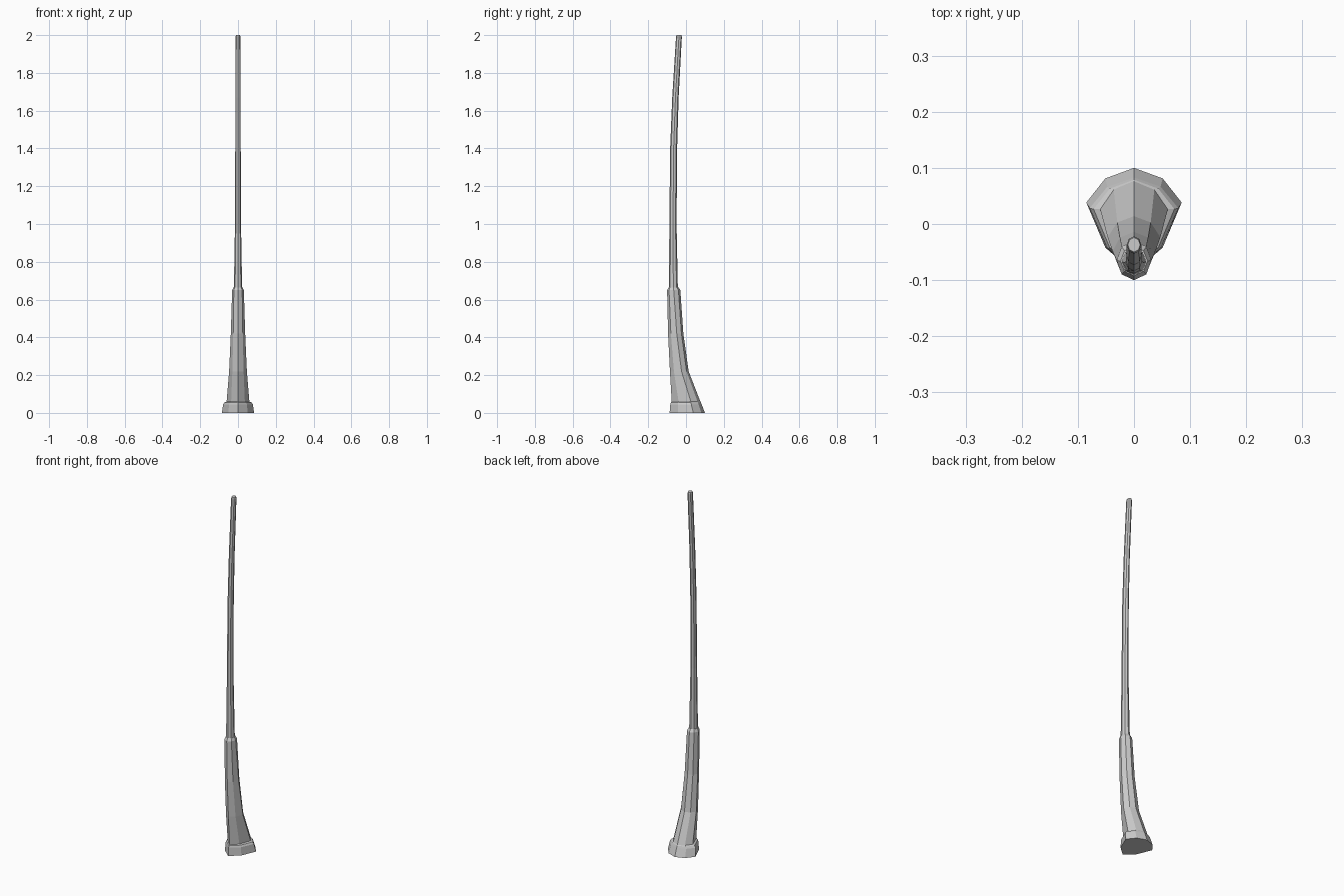
import bpy, bmesh
from math import sin, cos, pi

if "Cube" in bpy.data.objects:
    bpy.data.objects.remove(bpy.data.objects["Cube"])


def loft(name, rings):
    """Skin a stack of closed rings and cap both ends."""
    bm = bmesh.new()
    loops = [[bm.verts.new(p) for p in r] for r in rings]
    n = len(loops[0])
    for a, b in zip(loops, loops[1:]):
        for i in range(n):
            j = (i + 1) % n
            bm.faces.new((a[i], a[j], b[j], b[i]))
    bm.faces.new(loops[0][::-1])
    bm.faces.new(loops[-1])
    bmesh.ops.recalc_face_normals(bm, faces=bm.faces)
    me = bpy.data.meshes.new(name)
    bm.to_mesh(me)
    bm.free()
    ob = bpy.data.objects.new(name, me)
    bpy.context.collection.objects.link(ob)
    return ob


# egg-shaped eight-sided outline: x by half width, y from front (0) to back (1)
EGG = [(0, 0), (.6, .24), (1, .67), (.6, .9), (0, 1), (-.6, .9), (-1, .67), (-.6, .24)]
# regular outline in the same order
OCT = [(sin(i * pi / 4), .5 - .5 * cos(i * pi / 4)) for i in range(8)]


def ring(z, half, front, back, blend=0.0):
    """Ring at height z; blend 0 is egg-shaped, 1 is regular."""
    pts = []
    for (ex, ey), (ox, oy) in zip(EGG, OCT):
        x = ex + (ox - ex) * blend
        y = ey + (oy - ey) * blend
        pts.append((x * half, front + (back - front) * y, z))
    return pts


# foot with bevelled upper rim
loft("base_foot", [ring(0, .085, -.087, .1),
                   ring(.045, .079, -.083, .083),
                   ring(.055, .072, -.08, .079),
                   ring(.06, .058, -.074, .076)])

# curved tapering sleeve with a stepped top
loft("flexible_sleeve", [ring(.05, .061, -.075, .08),
                         ring(.22, .047, -.085, .014, .3),
                         ring(.42, .038, -.095, -.014, .6),
                         ring(.65, .031, -.1, -.03, 1),
                         ring(.665, .024, -.092, -.04, 1)])

# slender mast that bends backwards towards the tip
loft("mast", [ring(.65, .022, -.091, -.043, 1),
              ring(1.0, .016, -.088, -.05, 1),
              ring(1.4, .0145, -.084, -.047, 1),
              ring(1.67, .0135, -.073, -.039, 1),
              ring(1.99, .013, -.053, -.022, 1),
              ring(2.0, .011, -.05, -.024, 1)])
